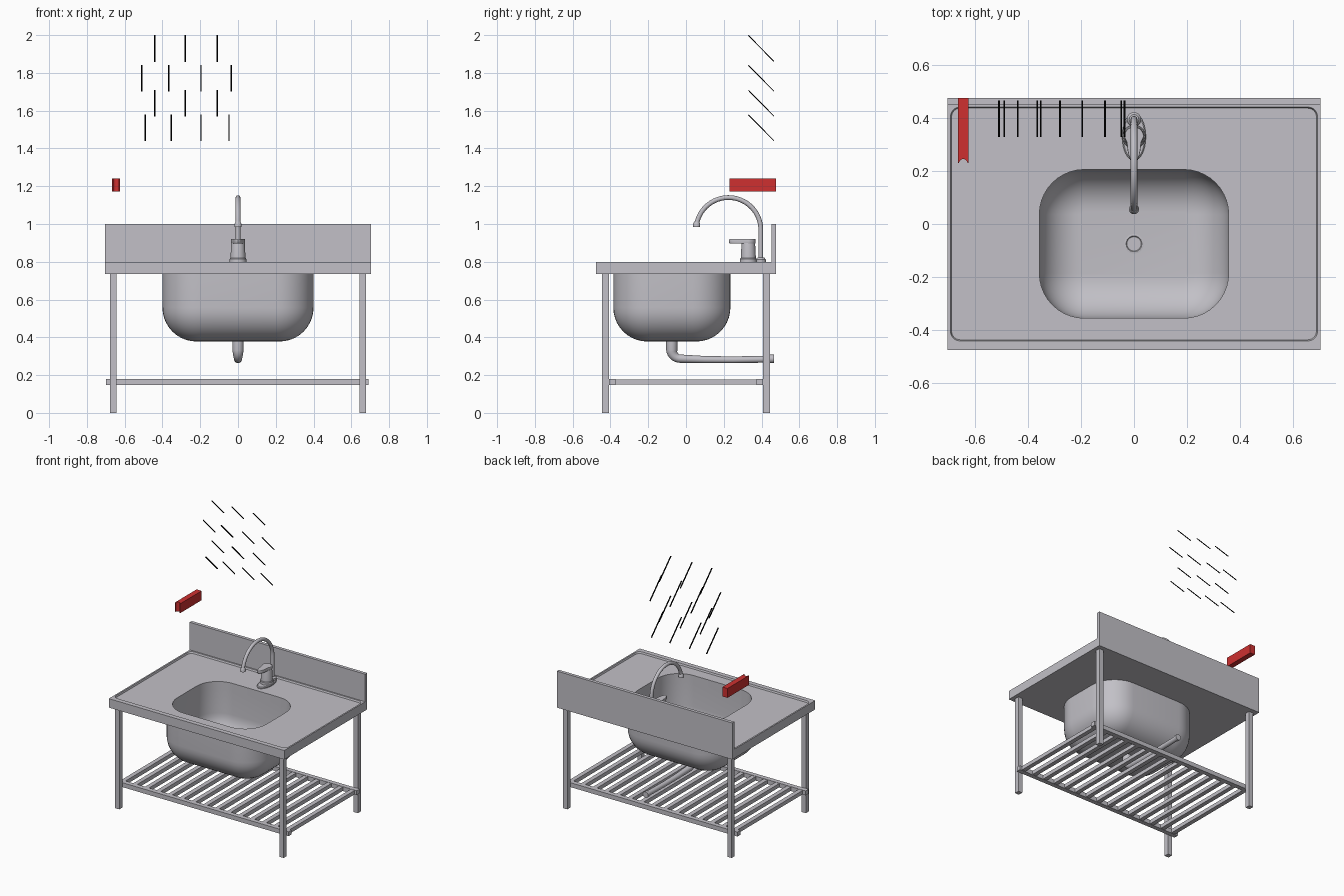
import bpy, bmesh, math
from mathutils import Vector, Matrix

if "Cube" in bpy.data.objects:
    bpy.data.objects.remove(bpy.data.objects["Cube"])


def material(name, rgb):
    m = bpy.data.materials.new(name)
    m.diffuse_color = (*rgb, 1)
    m.use_nodes = True
    m.node_tree.nodes["Principled BSDF"].inputs["Base Color"].default_value = m.diffuse_color
    return m


STEEL = material("steel_grey", (0.54, 0.53, 0.57))
RED = material("red", (0.62, 0.03, 0.03))
BLACK = material("black", (0.0, 0.0, 0.0))


def finish(bm, name, mat, smooth=False):
    bmesh.ops.remove_doubles(bm, verts=bm.verts, dist=1e-5)
    bmesh.ops.recalc_face_normals(bm, faces=bm.faces)
    me = bpy.data.meshes.new(name)
    bm.to_mesh(me)
    bm.free()
    me.materials.append(mat)
    ob = bpy.data.objects.new(name, me)
    bpy.context.collection.objects.link(ob)
    if smooth:
        bpy.ops.object.select_all(action='DESELECT')
        ob.select_set(True)
        bpy.context.view_layer.objects.active = ob
        bpy.ops.object.shade_smooth_by_angle(angle=math.radians(35))
    return ob


def box(name, x, y, z, mat=STEEL):
    """Box from (min, max) ranges."""
    bm = bmesh.new()
    bmesh.ops.create_cube(bm, size=1)
    for v in bm.verts:
        v.co = [(a + b) / 2 + c * (b - a) for (a, b), c in zip((x, y, z), v.co)]
    return finish(bm, name, mat)


def loft(name, rings, cyclic=False, smooth=True, mat=STEEL):
    """Skin equal-length point rings; cap the ends unless cyclic."""
    bm = bmesh.new()
    vs = [[bm.verts.new(p) for p in r] for r in rings]
    pairs = list(zip(vs, vs[1:])) + ([(vs[-1], vs[0])] if cyclic else [])
    n = len(vs[0])
    for a, b in pairs:
        for i in range(n):
            j = (i + 1) % n
            bm.faces.new((a[i], a[j], b[j], b[i]))
    if not cyclic:
        bm.faces.new(vs[0])
        bm.faces.new(vs[-1])
    return finish(bm, name, mat, smooth)


def round_rect(hx, hy, r, z, cy=0.0, n=10):
    pts = []
    for k, (sx, sy) in enumerate(((1, 1), (-1, 1), (-1, -1), (1, -1))):
        for i in range(n + 1):
            a = math.pi / 2 * (k + i / n)
            pts.append((sx * (hx - r) + r * math.cos(a), cy + sy * (hy - r) + r * math.sin(a), z))
    return pts


def lathe(name, x, y, profile, n=24):
    """Stack of circles from (radius, z) pairs."""
    return loft(name, [[(x + r * math.cos(2 * math.pi * i / n), y + r * math.sin(2 * math.pi * i / n), z)
                        for i in range(n)] for r, z in profile])


def tube(name, path, n=16):
    """Pipe in the x = 0 plane from (y, z, radius) points."""
    rings = []
    for i, (y, z, r) in enumerate(path):
        p, q = path[max(i - 1, 0)], path[min(i + 1, len(path) - 1)]
        t = Vector((0, q[0] - p[0], q[1] - p[1])).normalized()
        side = Vector((0, -t.z, t.y))
        rings.append([Vector((0, y, z)) + r * (math.cos(a) * Vector((1, 0, 0)) + math.sin(a) * side)
                      for a in (2 * math.pi * k / n for k in range(n))])
    return loft(name, rings)


CY = -0.075                      # bowl centre in y
HOLE = (0.358, 0.281, 0.17)      # bowl opening half sizes and corner radius
W, D = 0.705, 0.476              # worktop half sizes

# Worktop with raised rim and bowl opening
loft("worktop", [
    round_rect(*HOLE, 0.735, CY),
    round_rect(W, D, 0, 0.735),
    round_rect(W, D, 0, 0.80),
    round_rect(0.694, 0.442, 0.035, 0.80),
    round_rect(0.690, 0.438, 0.033, 0.788),
    round_rect(*HOLE, 0.788, CY)], cyclic=True)
box("backsplash", (-W, W), (0.452, D), (0.79, 1.0))


# Bowl: outer shell going up, inner shell going down
def bowl_side(hx, hy, rc, bottom, fillet, steps=10):
    rings = [round_rect(hx, hy, rc, 0.735, CY)]
    for i in range(steps + 1):
        a = math.pi / 2 * i / steps
        inset = fillet * (1 - math.cos(a))
        rings.append(round_rect(hx - inset, hy - inset, rc - inset,
                                bottom + fillet * (1 - math.sin(a)), CY))
    return rings


loft("sink_bowl", bowl_side(0.40, 0.31, 0.20, 0.378, 0.18)[::-1] + bowl_side(*HOLE, 0.40, 0.16))

# Drain strainer with a ring of small studs
lathe("drain_strainer", 0, CY, [(0.037, 0.398), (0.037, 0.404), (0.030, 0.405), (0.027, 0.402), (0.002, 0.402)])
for i in range(7):
    a, r = 2 * math.pi * i / 6, 0.016 if i < 6 else 0
    lathe("strainer_stud", r * math.cos(a), CY + r * math.sin(a), [(0.005, 0.401), (0.005, 0.404)], 10)

# Drain pipe with elbow and wall collar
elbow = [(CY + 0.045 - 0.045 * math.cos(a), 0.332 - 0.045 * math.sin(a), 0.03 - 0.008 * math.sin(a))
         for a in (math.pi / 2 * i / 8 for i in range(9))]
tube("drain_pipe", [(CY, 0.385, 0.03)] + elbow +
     [(0.1, 0.282, 0.019), (0.25, 0.281, 0.018), (0.41, 0.284, 0.018), (0.465, 0.286, 0.018)])
tube("drain_collar", [(0.445, 0.286, 0.022), (0.466, 0.286, 0.022)])

# Legs
for sx in (-1, 1):
    for sy in (-1, 1):
        x, y = sx * 0.66, sy * 0.426
        box("leg", (x - 0.017, x + 0.017), (y - 0.018, y + 0.018), (0, 0.737))

# Shelf rails and slats
for sy in (-1, 1):
    y = sy * 0.391
    box("shelf_rail", (-0.70, 0.692), (y - 0.017, y + 0.017), (0.148, 0.18))
for i in range(15):
    x = -0.66 + 1.32 * i / 14
    box("shelf_slat", (x - 0.016, x + 0.016), (-0.375, 0.375), (0.150, 0.178))

# Tap: base plate, body, lever, spout and nozzle
FY = 0.33
loft("tap_base_plate", [[(rx * math.cos(a), FY + ry * math.sin(a), z)
                         for a in (2 * math.pi * i / 32 for i in range(32))]
                        for rx, ry, z in ((0.045, 0.09, 0.786), (0.045, 0.09, 0.795), (0.04, 0.085, 0.799))])
lathe("tap_body", 0, FY, [(0.045, 0.79), (0.044, 0.815), (0.040, 0.82), (0.036, 0.895), (0.035, 0.90)])
lever = []
for z, s in ((0.898, 0.97), (0.902, 1), (0.916, 1), (0.92, 0.97)):
    ring = []
    for i in range(32):
        a = 2 * math.pi * i / 32
        x, y = 0.037 * math.cos(a), 0.038 * math.sin(a)
        if y < -0.005:            # front half stretches into a handle
            x, y = x * 0.75, y * 2.7
        ring.append((x * s, FY + y * s, z))
    lever.append(ring)
loft("tap_lever", lever)
arc = [(0.225 + 0.171 * math.cos(a), 0.97 + 0.17 * math.sin(a), 0.0125)
       for a in (math.radians(172) * i / 28 for i in range(29))]
tube("tap_spout", [(0.396, 0.786, 0.0125)] + arc)
lathe("spout_base_ring", 0, 0.396, [(0.027, 0.787), (0.027, 0.812), (0.018, 0.822)])
lathe("spout_nozzle", 0, 0.056, [(0.019, 0.985), (0.019, 1.0), (0.013, 1.012)])

# Red bracket with a rounded notch in its front end
x0, x1, yf = -0.666, -0.626, 0.23
outline = [(x0, 0.476), (x0, yf)]
outline += [((x0 + x1) / 2 - 0.016 * math.cos(a), yf + 0.016 * math.sin(a))
            for a in (math.pi * i / 10 for i in range(11))]
outline += [(x1, yf), (x1, 0.476)]
loft("red_wall_bracket", [[(x, y, z) for x, y in outline] for z in (1.172, 1.24)], mat=RED, smooth=False)

# Slanted black strokes in four staggered rows
rows = {2.0: (-0.44, -0.28, -0.11), 1.842: (-0.51, -0.366, -0.196, -0.036),
        1.71: (-0.44, -0.279, -0.109), 1.58: (-0.491, -0.353, -0.196, -0.048)}
for top, xs in rows.items():
    for x in xs:
        bm = bmesh.new()
        bmesh.ops.create_cube(bm, size=1)
        bmesh.ops.scale(bm, vec=(0.007, 0.193, 0.005), verts=bm.verts)
        bmesh.ops.rotate(bm, matrix=Matrix.Rotation(math.radians(-45.5), 3, 'X'), verts=bm.verts)
        high = max(v.co.z for v in bm.verts)
        bmesh.ops.translate(bm, vec=(x, 0.398, top - high), verts=bm.verts)
        finish(bm, "black_stroke", BLACK)
